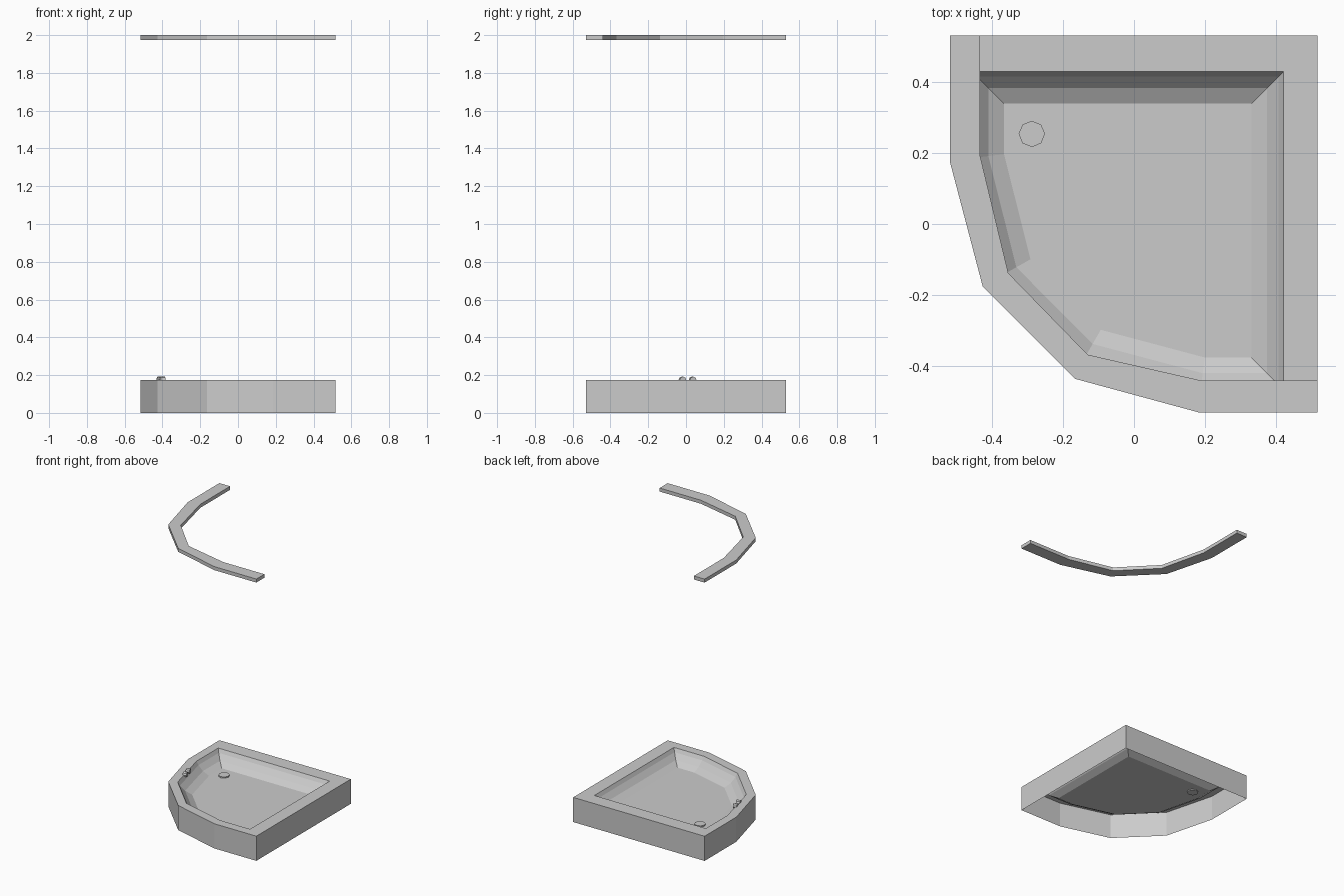
import bpy, bmesh, math
from mathutils import Matrix, Vector

if "Cube" in bpy.data.objects:
    bpy.data.objects.remove(bpy.data.objects["Cube"])


def finish(name, bm):
    mesh = bpy.data.meshes.new(name)
    bm.to_mesh(mesh)
    bm.free()
    obj = bpy.data.objects.new(name, mesh)
    bpy.context.collection.objects.link(obj)
    return obj


def ring(bm, pts, z):
    return [bm.verts.new((x, y, z)) for x, y in pts]


def bridge(bm, a, b):
    n = len(a)
    for i in range(n):
        j = (i + 1) % n
        bm.faces.new((a[i], a[j], b[j], b[i]))


def inset(pts, d):
    # mitred inward offset of a counter-clockwise outline
    out = []
    for i, p in enumerate(pts):
        p = Vector(p)
        e1 = (p - Vector(pts[i - 1])).normalized()
        e2 = (Vector(pts[(i + 1) % len(pts)]) - p).normalized()
        n1, n2 = Vector((-e1.y, e1.x)), Vector((-e2.y, e2.x))
        out.append(tuple(p + (n1 + n2) * d / (1 + n1.dot(n2))))
    return out


# shower tray: open-bottomed shell with rim and stepped basin
outer = [(-0.517, 0.53), (-0.517, 0.175), (-0.425, -0.175), (-0.165, -0.435),
         (0.185, -0.53), (0.515, -0.53), (0.515, 0.53)]
opening = [(-0.455, 0.428), (-0.455, 0.185), (-0.372, -0.145), (-0.14, -0.378),
           (0.187, -0.465), (0.42, -0.465), (0.42, 0.428)]
bm = bmesh.new()
rings = [ring(bm, outer, 0), ring(bm, outer, 0.175)]
for d, z in ((0, 0.175), (0.014, 0.15), (0.046, 0.115), (0.09, 0.09)):
    rings.append(ring(bm, inset(opening, d), z))
for a, b in zip(rings, rings[1:]):
    bridge(bm, a, b)
bm.faces.new(rings[-1])
finish("shower_tray", bm)

# curved top rail
rail_inner = [(0.515, -0.44), (0.19, -0.44), (-0.13, -0.367),
              (-0.353, -0.138), (-0.433, 0.195), (-0.433, 0.53)]
profile = outer[:6] + rail_inner
n = len(profile)
bm = bmesh.new()
low, high = ring(bm, profile, 1.975), ring(bm, profile, 2.0)
bridge(bm, low, high)
for r in (low, high):
    for i in range(5):
        bm.faces.new((r[i], r[i + 1], r[n - 2 - i], r[n - 1 - i]))
bmesh.ops.recalc_face_normals(bm, faces=bm.faces)
finish("top_rail", bm)


def cylinder(name, loc, radius, depth, rot=None):
    bm = bmesh.new()
    m = Matrix.Translation(loc) @ (rot or Matrix.Identity(4))
    bmesh.ops.create_cone(bm, cap_ends=True, segments=8, radius1=radius,
                          radius2=radius, depth=depth, matrix=m)
    return finish(name, bm)


# drain cover
cylinder("drain", (-0.287, 0.253, 0.091), 0.037, 0.014)

# pair of door knobs on the slanted rim
tilt = Matrix.Rotation(math.radians(15), 4, 'Z') @ Matrix.Rotation(math.pi / 2, 4, 'Y')
for name, x, y in (("knob_back", -0.414, 0.035), ("knob_front", -0.400, -0.019)):
    cylinder(name, (x, y, 0.174), 0.018, 0.026, tilt)
